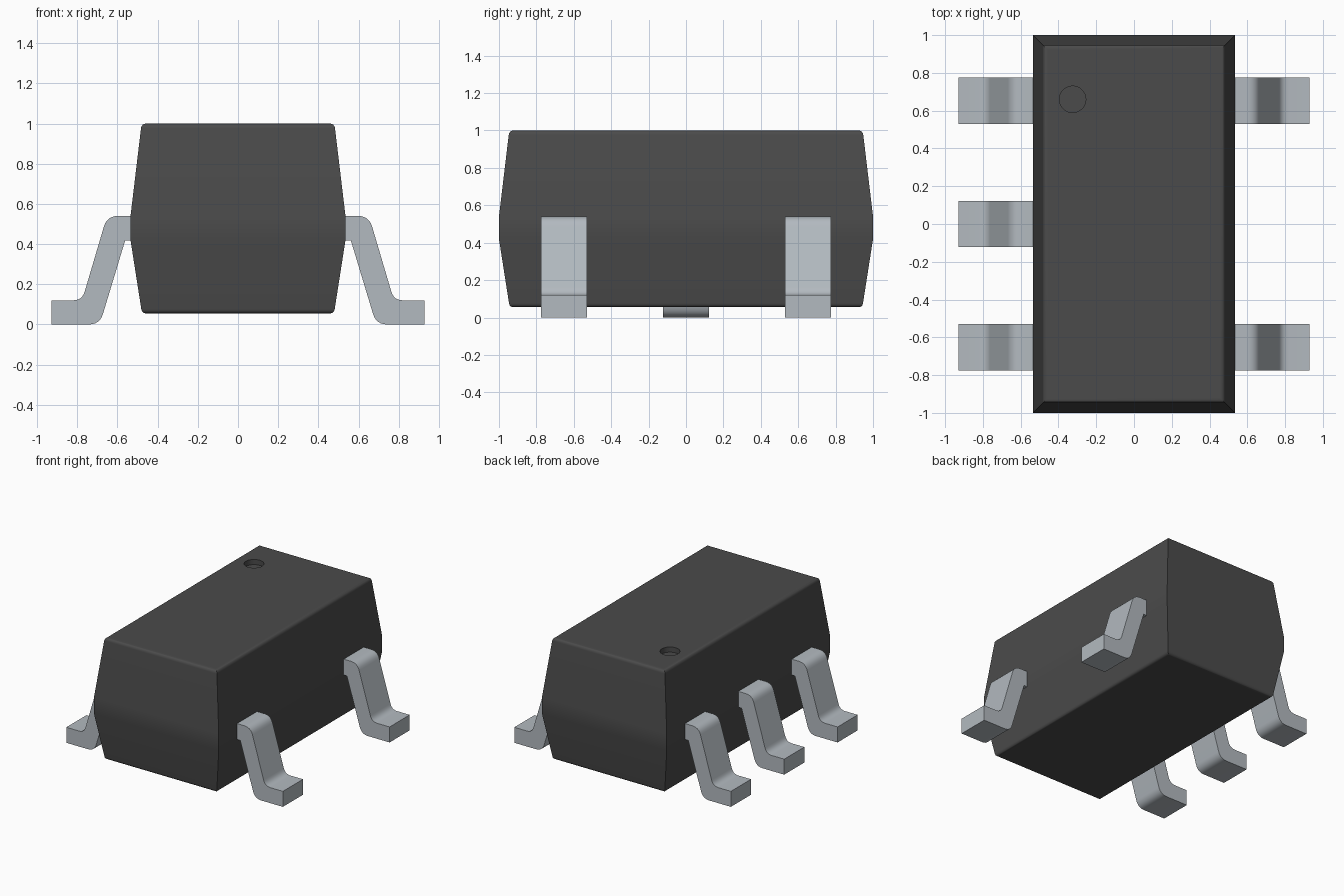
import bpy, bmesh, math
from mathutils import Vector

cube = bpy.data.objects.get("Cube")
if cube:
    bpy.data.objects.remove(cube, do_unlink=True)


def material(name, rgb):
    m = bpy.data.materials.new(name)
    m.use_nodes = True
    m.diffuse_color = (*rgb, 1)
    bsdf = m.node_tree.nodes["Principled BSDF"]
    bsdf.inputs["Base Color"].default_value = (*rgb, 1)
    bsdf.inputs["Roughness"].default_value = 0.6
    return m


black = material("black plastic", (0.07, 0.07, 0.07))
metal = material("tinned metal", (0.45, 0.49, 0.525))


def make_object(name, bm, mat):
    bmesh.ops.recalc_face_normals(bm, faces=bm.faces)
    mesh = bpy.data.meshes.new(name)
    bm.to_mesh(mesh)
    bm.free()
    mesh.materials.append(mat)
    ob = bpy.data.objects.new(name, mesh)
    bpy.context.collection.objects.link(ob)
    return ob


def smooth(ob):
    bpy.ops.object.select_all(action='DESELECT')
    ob.select_set(True)
    bpy.context.view_layer.objects.active = ob
    bpy.ops.object.shade_smooth_by_angle(angle=math.radians(30))


def rounded(points, steps=6):
    """Outline from (x, z, fillet length) corners."""
    out = []
    for i, (x, z, r) in enumerate(points):
        p = Vector((x, z))
        if r == 0:
            out.append(p)
            continue
        a = p + (Vector(points[i - 1][:2]) - p).normalized() * r
        b = p + (Vector(points[(i + 1) % len(points)][:2]) - p).normalized() * r
        for k in range(steps + 1):
            t = k / steps
            out.append(a * (1 - t) ** 2 + p * 2 * t * (1 - t) + b * t * t)
    return out


# Package body: stacked rectangles following a drafted side profile
side = rounded([(0, 0.055, 0), (0.478, 0.055, 0.022), (0.535, 0.42, 0),
                (0.535, 0.54, 0), (0.48, 1.0, 0.025), (0, 1.0, 0)])[1:-1]
bm = bmesh.new()
rings = []
for x, z in side:
    y = x + 0.465
    rings.append([bm.verts.new((sx * x, sy * y, z))
                  for sx, sy in ((-1, -1), (1, -1), (1, 1), (-1, 1))])
for lo, hi in zip(rings, rings[1:]):
    for i in range(4):
        j = (i + 1) % 4
        bm.faces.new((lo[i], lo[j], hi[j], hi[i]))
bm.faces.new(rings[0][::-1])
bm.faces.new(rings[-1])
body = make_object("package_body", bm, black)

# Round recess that marks the first pin
bm = bmesh.new()
bmesh.ops.create_cone(bm, cap_ends=True, segments=40, radius1=0.07, radius2=0.07, depth=0.1)
bmesh.ops.translate(bm, verts=bm.verts, vec=(-0.325, 0.66, 1.01))
cutter = make_object("pin_mark_cutter", bm, black)
cutter.hide_render = True
cut = body.modifiers.new("pin_mark", 'BOOLEAN')
cut.operation = 'DIFFERENCE'
cut.solver = 'EXACT'
cut.object = cutter
bpy.context.view_layer.objects.active = body
bpy.ops.object.modifier_apply(modifier=cut.name)
bpy.data.objects.remove(cutter, do_unlink=True)
smooth(body)
weighted = body.modifiers.new("weighted_normals", 'WEIGHTED_NORMAL')
weighted.keep_sharp = True

# Gull-wing leads: bent strip outline extruded along y
LEAD = rounded([(0.50, 0.54, 0), (0.652, 0.54, 0.055), (0.776, 0.12, 0.045),
                (0.928, 0.12, 0), (0.928, 0, 0), (0.688, 0, 0.055),
                (0.562, 0.417, 0), (0.50, 0.417, 0)])


def lead(name, sign, y, half=0.123):
    bm = bmesh.new()
    near, far = ([bm.verts.new((sign * x, y + d, z)) for x, z in LEAD]
                 for d in (-half, half))
    bm.faces.new(near)
    bm.faces.new(far[::-1])
    for i in range(len(LEAD)):
        j = (i + 1) % len(LEAD)
        bm.faces.new((near[i], far[i], far[j], near[j]))
    smooth(make_object(name, bm, metal))


PITCH = 0.653
lead("left_front_lead", 1, -PITCH)
lead("left_back_lead", 1, PITCH)
lead("right_front_lead", -1, -PITCH)
lead("right_middle_lead", -1, 0)
lead("right_back_lead", -1, PITCH)
